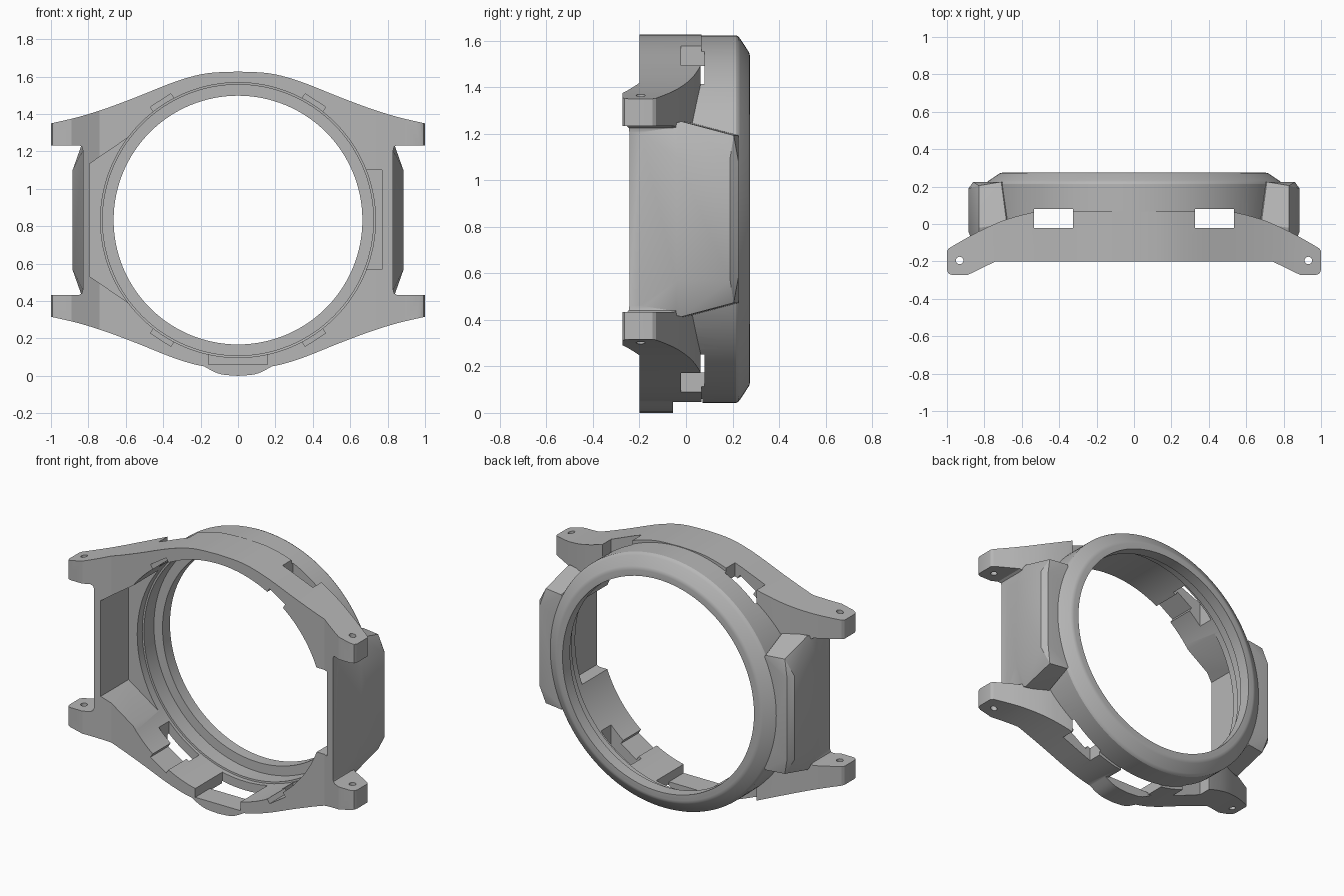
import bpy, bmesh, math
from mathutils import Vector

if "Cube" in bpy.data.objects:
    bpy.data.objects.remove(bpy.data.objects["Cube"], do_unlink=True)

C = 0.833      # height of the ring centre
SEG = 128

grey = bpy.data.materials.new("plain_grey")
grey.use_nodes = True
grey.diffuse_color = (0.47, 0.47, 0.47, 1)
grey.node_tree.nodes["Principled BSDF"].inputs["Base Color"].default_value = (0.47, 0.47, 0.47, 1)


def make(name, bm):
    bmesh.ops.recalc_face_normals(bm, faces=bm.faces)
    me = bpy.data.meshes.new(name)
    bm.to_mesh(me)
    bm.free()
    me.materials.append(grey)
    ob = bpy.data.objects.new(name, me)
    bpy.context.collection.objects.link(ob)
    return ob


def prism(name, pts, along, a, b):
    """Outline extruded along y (points are x, offset from centre) or z (points are x, y)."""
    bm = bmesh.new()
    if along == "y":
        ends = [[bm.verts.new((x, d, C + z)) for x, z in pts] for d in (a, b)]
    else:
        ends = [[bm.verts.new((x, y, d)) for x, y in pts] for d in (a, b)]
    for loop in ends:
        bm.faces.new(loop)
    for i in range(len(pts)):
        j = (i + 1) % len(pts)
        bm.faces.new((ends[0][i], ends[0][j], ends[1][j], ends[1][i]))
    return make(name, bm)


def box(name, x0, x1, y0, y1, z0, z1):
    return prism(name, [(x0, y0), (x1, y0), (x1, y1), (x0, y1)], "z", z0, z1)


def lathe(name, profile):
    """Solid of stacked circles (radius, y) about the ring axis."""
    bm = bmesh.new()
    rings = []
    for r, y in profile:
        rings.append([bm.verts.new((r * math.cos(t), y, C + r * math.sin(t)))
                      for t in (2 * math.pi * i / SEG for i in range(SEG))])
    for p, q in zip(rings, rings[1:]):
        for i in range(SEG):
            j = (i + 1) % SEG
            bm.faces.new((p[i], p[j], q[j], q[i]))
    bm.faces.new(rings[0])
    bm.faces.new(rings[-1])
    return make(name, bm)


def smooth_path(pts, steps=5):
    """Catmull-Rom curve through the points."""
    p = [Vector(v) for v in pts]
    p = [2 * p[0] - p[1]] + p + [2 * p[-1] - p[-2]]
    out = []
    for a, b, c, d in zip(p, p[1:], p[2:], p[3:]):
        for i in range(steps):
            t = i / steps
            v = 0.5 * (2 * b + (c - a) * t + (2 * a - 5 * b + 4 * c - d) * t ** 2
                       + (3 * b - a - 3 * c + d) * t ** 3)
            out.append(tuple(v))
    return out + [tuple(pts[-1])]


def mirror_x(half):
    return half + [(-x, y) for x, y in reversed(half) if abs(x) > 1e-6]


def combine(base, other, op):
    mod = base.modifiers.new("join", "BOOLEAN")
    mod.operation, mod.solver, mod.object = op, "EXACT", other
    dg = bpy.context.evaluated_depsgraph_get()
    me = bpy.data.meshes.new_from_object(base.evaluated_get(dg))
    base.modifiers.clear()
    base.data = me
    bpy.data.objects.remove(other, do_unlink=True)


# Body with lugs: front silhouette crossed with the plan shape
arc = smooth_path([(0, .794), (.17, .784), (.33, .742), (.545, .657),
                   (.706, .597), (.85, .552), (1, .517), (1.05, .508)])
quarter = arc + [(1.05, .4), (.85, .4), (.835, .392), (.83, .375)]
right_half = quarter + [(x, -z) for x, z in reversed(quarter)]
silhouette = right_half + [(-x, z) for x, z in reversed(right_half) if abs(x) > 1e-6]
case = prism("watch_case", silhouette, "y", -.4, .4)

plan = [(.45, .066)] + smooth_path([(.5, .066), (.56, .058), (.695, .02), (.83, -.04), (.93, -.095), (.99, -.13)])
plan += [(1, -.145), (1, -.245), (.992, -.265), (.972, -.273), (.89, -.273), (.74, -.2)]
combine(case, prism("plan", mirror_x(plan), "z", -.5, 2.5), "INTERSECT")

# Round bezel with bevelled back edge
combine(case, lathe("bezel", [(.79, -.15), (.79, .215), (.785, .225), (.775, .233), (.722, .268),
                              (.713, .273), (.7, .275)]), "UNION")

# Lower bump
bump = smooth_path([(0, -.833), (.096, -.823), (.176, -.785), (.27, -.725)]) + [(.2, -.68)]
combine(case, prism("lower_bump", mirror_x(bump), "y", -.2, -.055), "UNION")

# Faceted side guards
for s in (1, -1):
    bm = bmesh.new()
    for x, y, d in [(.83, -.195, .37), (.885, -.04, .265), (.885, .19, .265), (.86, .225, .25),
                    (.83, -.02, .42), (.68, 0, .42), (.83, .205, .36), (.71, .225, .36),
                    (.6, .226, .2), (.6, -.19, .36)]:
        for k in (1, -1):
            bm.verts.new((s * x, y, C + k * d))
    hull = bmesh.ops.convex_hull(bm, input=bm.verts)
    loose = {v for v in hull["geom_interior"] + hull["geom_unused"] if isinstance(v, bmesh.types.BMVert)}
    bmesh.ops.delete(bm, geom=list(loose), context="VERTS")
    combine(case, make("side_guard", bm), "UNION")

# Stepped bore
combine(case, lathe("bore", [(.735, -.5), (.735, .1), (.724, .101), (.724, .2), (.665, .201), (.665, .5)]),
        "DIFFERENCE")

# Inner side pockets
pocket = [(-.795, .3), (-.56, .46), (-.4, .5), (-.4, -.5), (-.56, -.46), (-.795, -.3)]
combine(case, prism("deep_pocket", pocket, "y", -.5, .05), "DIFFERENCE")
combine(case, box("small_pocket", .5, .77, -.5, .05, .57, 1.1), "DIFFERENCE")

# Clip windows and their inner slots
for s in (1, -1):
    x0, x1 = sorted((s * .325, s * .535))
    combine(case, box("window", x0, x1, -.022, .08, -.5, 2.5), "DIFFERENCE")
    for k in (1, -1):
        radial = Vector((s * .543, k * .84)).normalized()
        side = Vector((-radial.y, radial.x))
        slot = [tuple(radial * r + side * w) for r, w in
                ((.65, -.065), (.762, -.065), (.762, .065), (.65, .065))]
        combine(case, prism("slot", slot, "y", -.5, .08), "DIFFERENCE")

# Lower port
combine(case, box("port_recess", -.157, .157, -.5, .07, .06, .2), "DIFFERENCE")
combine(case, box("port_opening", -.157, .157, -.055, .07, -.2, .2), "DIFFERENCE")

# Strap pin holes
for s in (1, -1):
    hole = [(s * .932 + .02 * math.cos(i * math.pi / 10), -.195 + .02 * math.sin(i * math.pi / 10))
            for i in range(20)]
    combine(case, prism("pin_hole", hole, "z", -.5, 2.5), "DIFFERENCE")

# Smooth curved walls, keep edges crisp
bpy.ops.object.select_all(action="DESELECT")
case.select_set(True)
bpy.context.view_layer.objects.active = case
bpy.ops.object.shade_smooth_by_angle(angle=math.radians(25))
